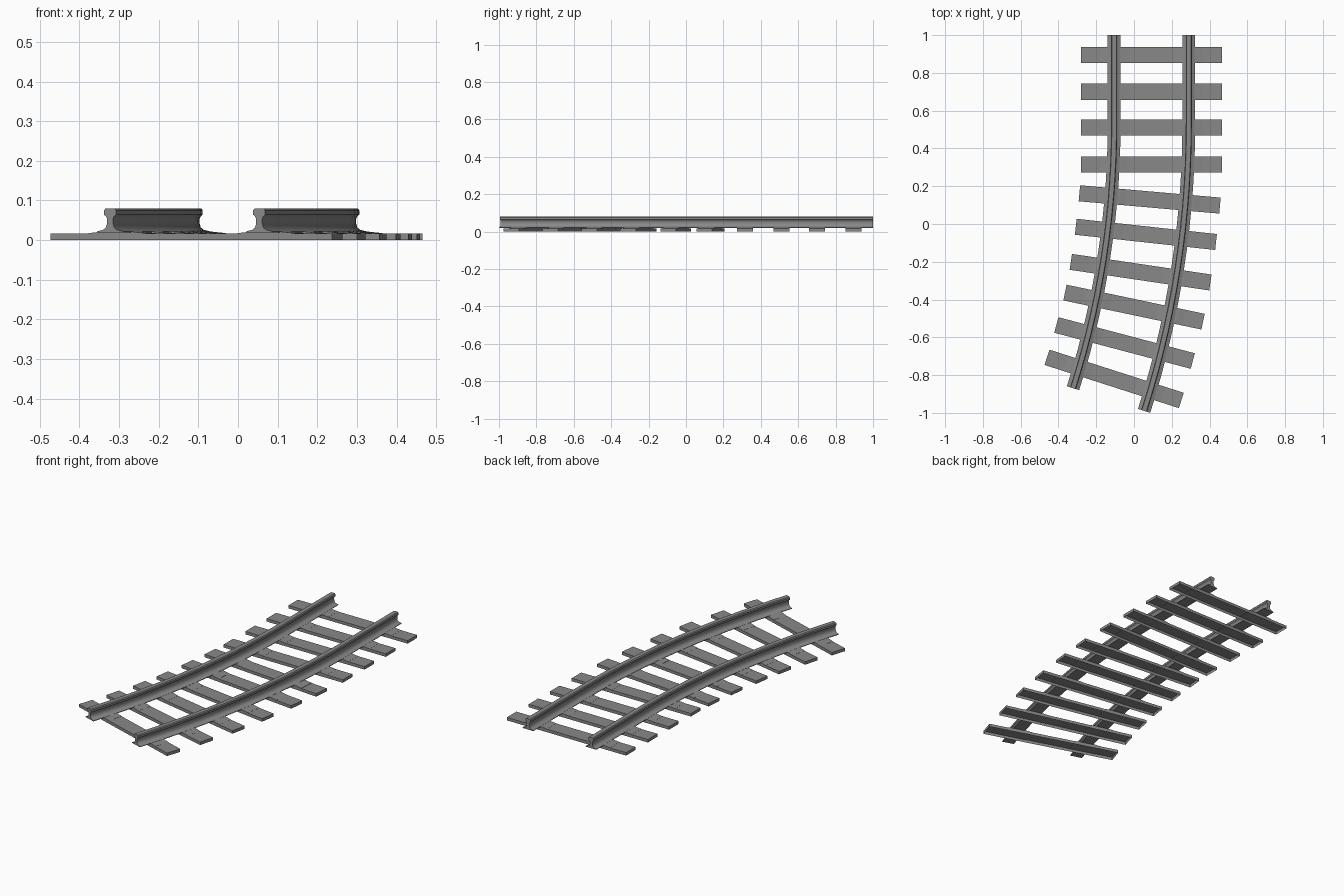
import bpy
import bmesh
from math import sin, cos, radians
from mathutils import Matrix, Vector

cube = bpy.data.objects.get("Cube")
if cube:
    bpy.data.objects.remove(cube)

grey = bpy.data.materials.new("track grey")
grey.use_nodes = True
COLOR = (0.25, 0.25, 0.25, 1)
grey.diffuse_color = COLOR
grey.node_tree.nodes["Principled BSDF"].inputs["Base Color"].default_value = COLOR

CENTRE_X = 0.0925     # track centre on the straight part
HALF_GAUGE = 0.1975
RADIUS = 4.8          # curve of the track centre
CURVE_Y = 0.53        # where the curve starts
END_ANGLE = 17.7
TIE_W, TIE_H = 0.085, 0.017


def finish(bm, name, smooth=False):
    bmesh.ops.recalc_face_normals(bm, faces=bm.faces)
    mesh = bpy.data.meshes.new(name)
    bm.to_mesh(mesh)
    bm.free()
    mesh.materials.append(grey)
    obj = bpy.data.objects.new(name, mesh)
    bpy.context.collection.objects.link(obj)
    if smooth:
        bpy.ops.object.select_all(action='DESELECT')
        obj.select_set(True)
        bpy.context.view_layer.objects.active = obj
        bpy.ops.object.shade_smooth_by_angle(angle=radians(35))
    return obj


def sweep(bm, profile, frames):
    """Skin a closed (across, height) profile through (origin, across) frames."""
    rings = [[bm.verts.new(o + d * u + Vector((0, 0, z))) for u, z in profile]
             for o, d in frames]
    n = len(profile)
    for a, b in zip(rings, rings[1:]):
        for i in range(n):
            j = (i + 1) % n
            bm.faces.new((a[i], a[j], b[j], b[i]))
    bm.faces.new(rings[0])
    bm.faces.new(rings[-1])


def mirrored(half):
    return half + [(-u, z) for u, z in reversed(half)]


# Rails: foot, web and head swept along a straight and then an arc
rail_half = [(0.034, 0.019), (0.034, 0.022), (0.018, 0.026), (0.011, 0.032),
             (0.008, 0.042), (0.008, 0.054), (0.011, 0.060), (0.016, 0.064),
             (0.016, 0.075), (0.012, 0.080)]
STEPS = 14
path = [(Vector((CENTRE_X, 1, 0)), Vector((1, 0, 0)))]
for k in range(STEPS + 1):
    t = radians(END_ANGLE * k / STEPS)
    path.append((Vector((CENTRE_X - RADIUS * (1 - cos(t)),
                         CURVE_Y - RADIUS * sin(t), 0)),
                 Vector((cos(t), -sin(t), 0))))

for name, side in (("right_rail", -1), ("left_rail", 1)):
    bm = bmesh.new()
    sweep(bm, mirrored(rail_half),
          [(o + d * side * HALF_GAUGE, d) for o, d in path])
    finish(bm, name, smooth=True)

# Sleepers: x, y, turn in degrees
ties = [(CENTRE_X, y, 0) for y in (0.895, 0.70, 0.51, 0.315)]
ties += [(0.083, 0.13, 5), (0.063, -0.055, 6.2), (0.035, -0.255, 8.4),
         (0.0, -0.44, 11.9), (-0.05, -0.63, 14.8), (-0.105, -0.82, 17.8)]
plate_half = [(0.075, TIE_H - 0.001), (0.075, TIE_H + 0.0005), (0.036, 0.0215)]

for i, (x, y, turn) in enumerate(ties, 1):
    place = Matrix.Translation((x, y, 0)) @ Matrix.Rotation(-radians(turn), 4, 'Z')

    # Hollow sleeper, open underneath
    bm = bmesh.new()
    bmesh.ops.create_cube(bm, size=1)
    bm.faces.ensure_lookup_table()
    bottom = [f for f in bm.faces if f.normal.z < -0.5]
    bmesh.ops.delete(bm, geom=bottom, context='FACES_ONLY')
    bmesh.ops.scale(bm, vec=(0.747, TIE_W, TIE_H), verts=bm.verts)
    bmesh.ops.translate(bm, vec=(0, 0, TIE_H / 2), verts=bm.verts)
    finish(bm, f"sleeper_{i}").matrix_world = place

    # Sloped plates that seat both rails
    bm = bmesh.new()
    for side in (-1, 1):
        sweep(bm, mirrored(plate_half),
              [(Vector((side * HALF_GAUGE, e * TIE_W / 2, 0)), Vector((1, 0, 0)))
               for e in (-1, 1)])
    finish(bm, f"rail_plates_{i}").matrix_world = place
